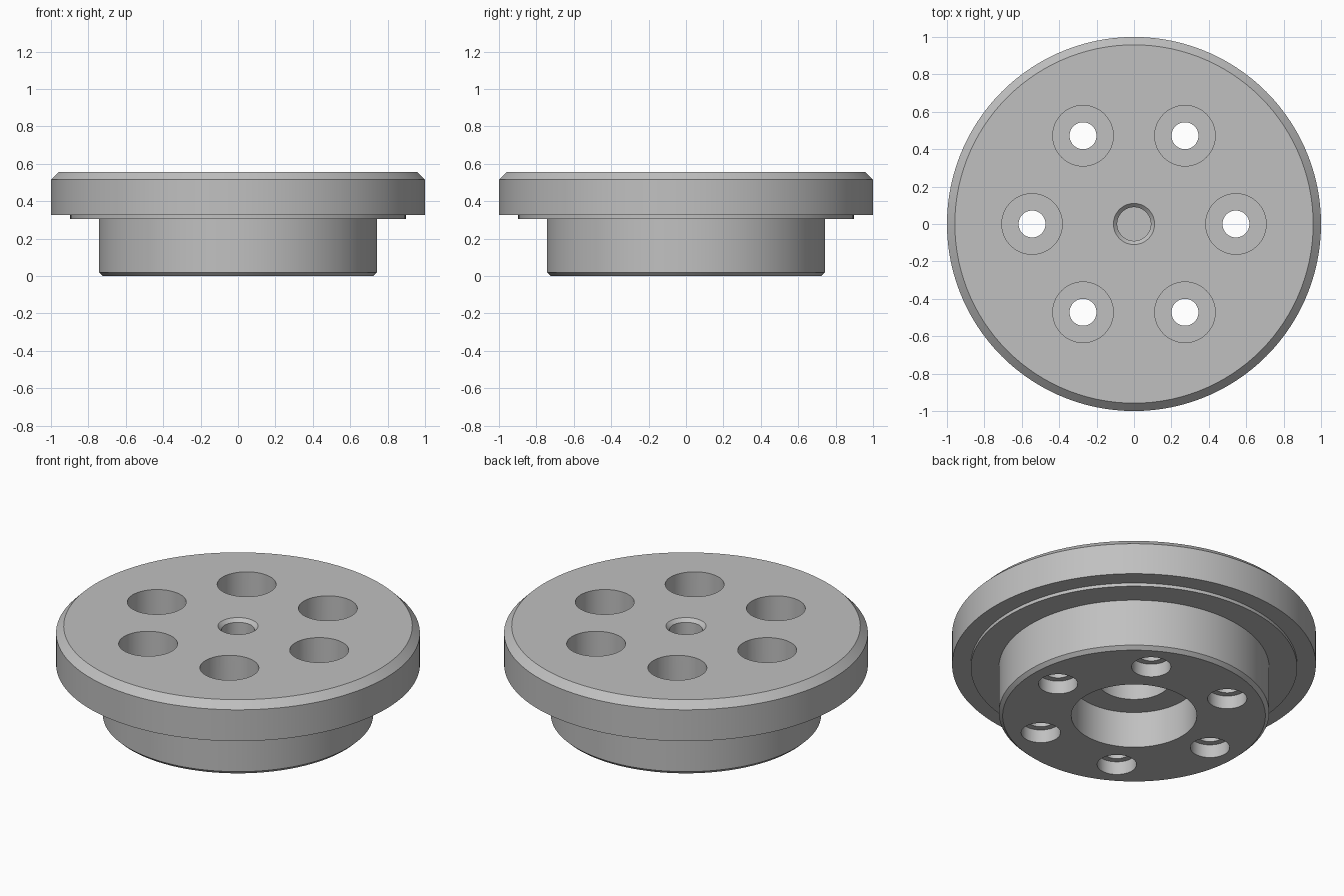
import bpy
import bmesh
from math import cos, sin, pi, radians
from mathutils import Matrix, Vector

cube = bpy.data.objects.get("Cube")
if cube:
    bpy.data.objects.remove(cube, do_unlink=True)

# One plain machined-metal colour
steel = bpy.data.materials.new("machined grey")
steel.use_nodes = True
grey = (0.53, 0.53, 0.53, 1.0)
steel.diffuse_color = grey
steel.node_tree.nodes["Principled BSDF"].inputs["Base Color"].default_value = grey


def lathe(bm, profile, steps, offset=(0, 0, 0)):
    """Turn an (r, z) profile that starts and ends on the axis into a solid."""
    part = bmesh.new()
    verts = [part.verts.new((r, 0, z)) for r, z in profile]
    edges = [part.edges.new(pair) for pair in zip(verts, verts[1:])]
    bmesh.ops.spin(part, geom=verts + edges, cent=(0, 0, 0), axis=(0, 0, 1),
                   angle=2 * pi, steps=steps)
    bmesh.ops.remove_doubles(part, verts=part.verts[:], dist=0.0005)
    bmesh.ops.recalc_face_normals(part, faces=part.faces[:])
    bmesh.ops.translate(part, verts=part.verts[:], vec=offset)
    mesh = bpy.data.meshes.new("turned")
    part.to_mesh(mesh)
    part.free()
    bm.from_mesh(mesh)
    bpy.data.meshes.remove(mesh)


def make_object(name, bm):
    mesh = bpy.data.meshes.new(name)
    bm.to_mesh(mesh)
    bm.free()
    mesh.materials.append(steel)
    obj = bpy.data.objects.new(name, mesh)
    bpy.context.collection.objects.link(obj)
    return obj


# Turned body: stepped bore below, spigot, raised ring, chamfered flange, blind top hole
body_profile = [
    (0, 0.36), (0.20, 0.36), (0.20, 0.22), (0.345, 0.22), (0.345, 0),
    (0.722, 0), (0.743, 0.02), (0.743, 0.305),
    (0.897, 0.305), (0.897, 0.325), (1, 0.325), (1, 0.515), (0.958, 0.557),
    (0.11, 0.557), (0.09, 0.537), (0.09, 0.42), (0, 0.42),
]
bm = bmesh.new()
lathe(bm, body_profile, 120)
body = make_object("flanged_hub", bm)

# Six bolt holes, counterbored from both ends
hole_profile = [
    (0, -0.1), (0.108, -0.1), (0.108, 0.08), (0.072, 0.08),
    (0.072, 0.2), (0.162, 0.2), (0.162, 0.7), (0, 0.7),
]
bm = bmesh.new()
for i in range(6):
    a = i * pi / 3
    lathe(bm, hole_profile, 48, (0.545 * cos(a), 0.545 * sin(a), 0))
cutter = make_object("bolt_hole_cutter", bm)
cutter.hide_render = True

# Drill the holes, then discard the cutter
drill = body.modifiers.new("bolt holes", "BOOLEAN")
drill.operation = "DIFFERENCE"
drill.solver = "EXACT"
drill.object = cutter
bpy.ops.object.select_all(action="DESELECT")
bpy.context.view_layer.objects.active = body
body.select_set(True)
bpy.ops.object.modifier_apply(modifier=drill.name)
bpy.data.objects.remove(cutter, do_unlink=True)

# Smooth round walls, crisp machined edges
bpy.ops.object.shade_smooth_by_angle(angle=radians(25))
